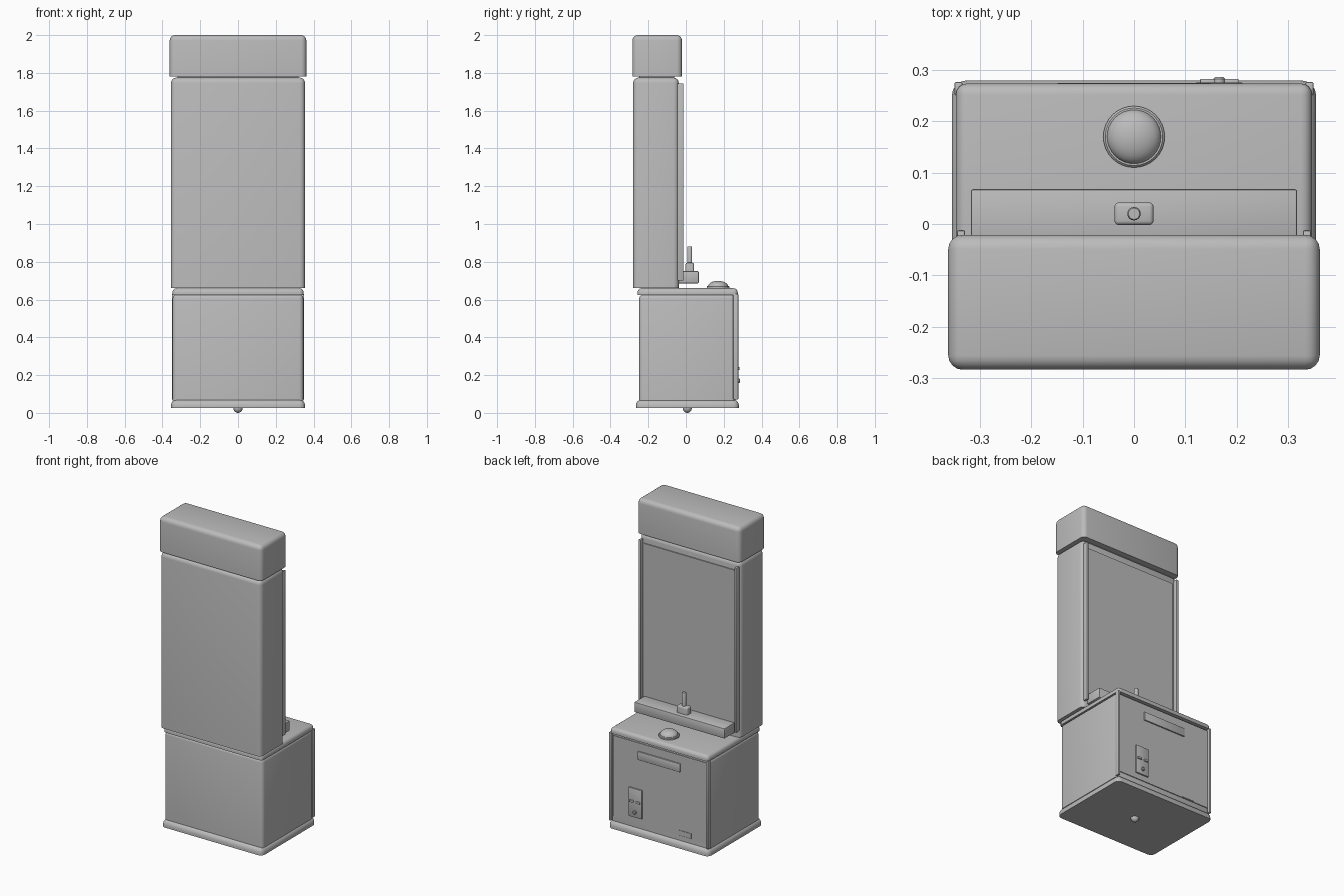
import bpy, bmesh, math
from mathutils import Matrix

if "Cube" in bpy.data.objects:
    bpy.data.objects.remove(bpy.data.objects["Cube"])

grey = bpy.data.materials.new("cabinet grey")
grey.diffuse_color = (0.5, 0.5, 0.5, 1)
grey.use_nodes = True
grey.node_tree.nodes["Principled BSDF"].inputs["Base Color"].default_value = grey.diffuse_color


def finish(name, bm):
    me = bpy.data.meshes.new(name)
    bm.to_mesh(me)
    bm.free()
    ob = bpy.data.objects.new(name, me)
    bpy.context.collection.objects.link(ob)
    me.materials.append(grey)
    bpy.ops.object.select_all(action='DESELECT')
    bpy.context.view_layer.objects.active = ob
    ob.select_set(True)
    bpy.ops.object.shade_smooth_by_angle(angle=math.radians(35))
    return ob


def box(name, x, y, z, r=0.0, open_bottom=True, seg=4):
    """Box from ranges; rounds every edge, or all but the bottom ones."""
    bm = bmesh.new()
    size = [b - a for a, b in (x, y, z)]
    mid = [(a + b) / 2 for a, b in (x, y, z)]
    bmesh.ops.create_cube(bm, size=1, matrix=Matrix.Translation(mid) @ Matrix.Diagonal((*size, 1)))
    if r:
        edges = [e for e in bm.edges if not open_bottom
                 or max(v.co.z for v in e.verts) > z[0] + 1e-4]
        bmesh.ops.bevel(bm, geom=edges, offset=r, segments=seg, profile=0.5, affect='EDGES')
    return finish(name, bm)


def lathe(name, profile, at, axis='Z', n=32):
    """Revolve (radius, height) points around an axis."""
    bm = bmesh.new()
    vs = [bm.verts.new((r, 0, h)) for r, h in profile]
    es = [bm.edges.new(p) for p in zip(vs, vs[1:])]
    bmesh.ops.spin(bm, geom=vs + es, axis=(0, 0, 1), cent=(0, 0, 0),
                   angle=2 * math.pi, steps=n, use_duplicate=False)
    bmesh.ops.remove_doubles(bm, verts=bm.verts, dist=1e-5)
    bmesh.ops.recalc_face_normals(bm, faces=bm.faces)
    if axis == 'Y':
        bm.transform(Matrix.Rotation(-math.pi / 2, 4, 'X'))
    bm.transform(Matrix.Translation(at))
    return finish(name, bm)


def dome(radius, height, base, n=8):
    return [(radius * math.cos(i * math.pi / 2 / n), base + height * math.sin(i * math.pi / 2 / n))
            for i in range(n + 1)]


# Lower cabinet: plinth, body and lid
box("plinth", (-.355, .355), (-.266, .28), (.025, .07), .03)
box("lower_body", (-.346, .346), (-.248, .262), (.065, .628), .022, seg=3)
box("lid", (-.347, .347), (-.257, .274), (.625, .66), .022)
lathe("foot", [(0, -.025)] + [(r, -h) for r, h in dome(.024, .025, 0)][::-1] + [(0, .004)],
      (0, .007, .025))

# Upper cabinet and header
box("upper_cabinet", (-.355, .355), (-.28, -.038), (.66, 1.775), .028)
box("upper_neck", (-.32, .32), (-.25, -.06), (1.76, 1.79))
box("header", (-.362, .362), (-.284, -.021), (1.78, 2.0), .028)

# Screen with side rails
box("screen", (-.318, .318), (-.045, -.032), (.69, 1.72))
for s, side in ((-1, "left"), (1, "right")):
    box(f"{side}_screen_rail", sorted((s * .329, s * .345)), (-.045, -.012), (.70, 1.745),
        .004, False, 2)
    box(f"{side}_corner_rail", sorted((s * .334, s * .35)), (.25, .277), (.07, .63), .004, False, 2)

# Control shelf with lever
box("control_shelf", (-.318, .318), (-.045, .068), (.686, .75), .005, False, 2)
box("lever_mount", (-.038, .038), (-.002, .042), (.745, .795), .008, True, 3)
lathe("lever", [(0, .79), (.013, .79), (.013, .876), (.011, .88), (0, .88)], (0, .02, 0), n=24)

# Big push button
lathe("button_ring", [(0, .655), (.06, .655), (.06, .668), (.056, .672), (0, .672)], (0, .17, 0))
lathe("button_dome", [(0, .66)] + dome(.053, .03, .669), (0, .17, 0))

# Service panel on the back
box("back_panel", (-.328, .328), (.255, .267), (.1, .612))
box("display_slot", (-.15, .15), (.26, .275), (.506, .56), .003, False, 2)
box("coin_plate", (.12, .212), (.26, .276), (.135, .318), .003, False, 2)
for x in (.143, .19):
    box("coin_slot", (x - .014, x + .014), (.27, .283), (.228, .242), .002, False, 2)
lathe("return_knob", [(0, 0), (.011, 0), (.011, .01), (.008, .013), (0, .013)],
      (.166, .273, .17), 'Y', 20)
box("label_plate", (-.225, -.14), (.26, .27), (.103, .135))
